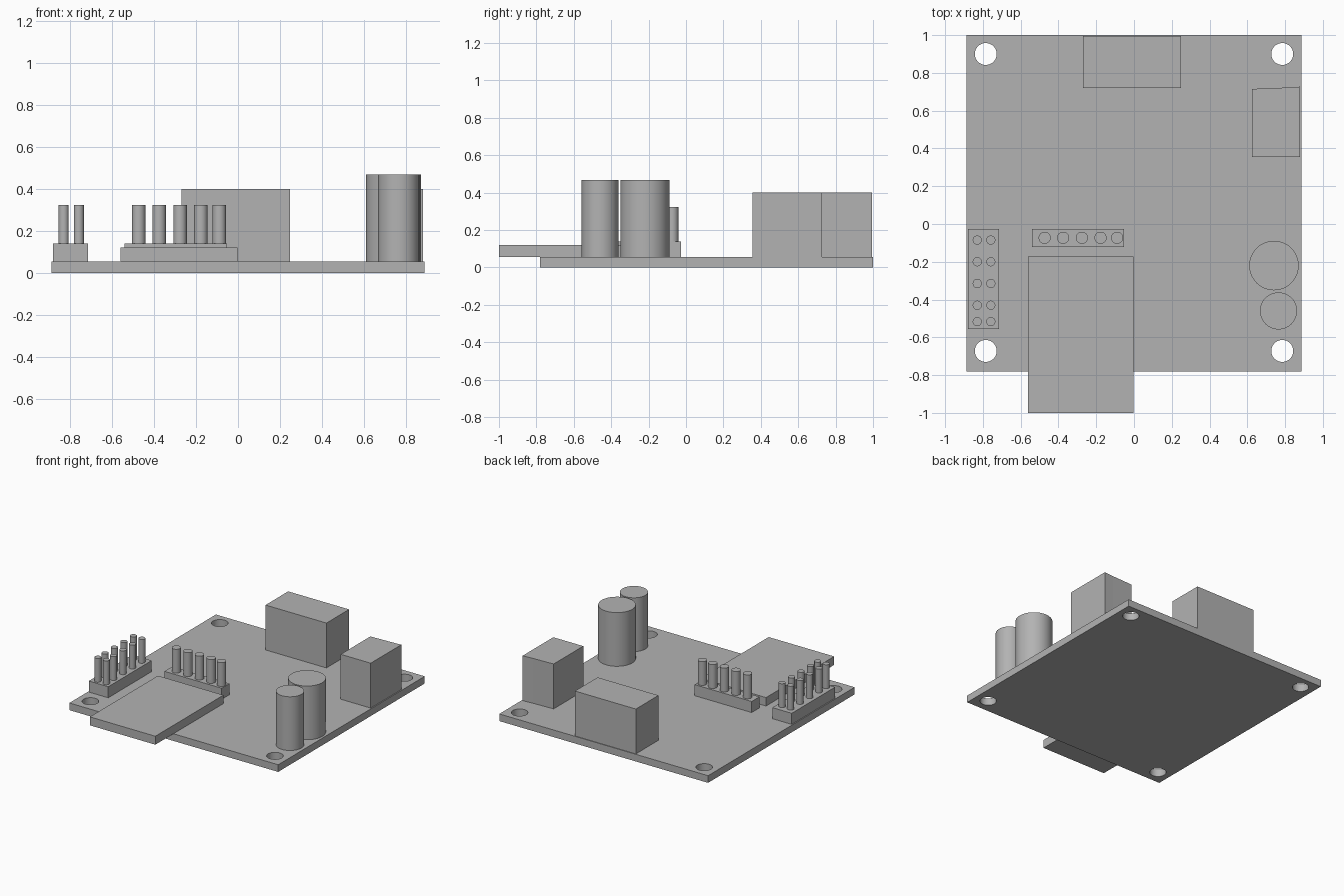
import bpy, bmesh, math

if "Cube" in bpy.data.objects:
    bpy.data.objects.remove(bpy.data.objects["Cube"])

grey = bpy.data.materials.new("plain grey")
grey.diffuse_color = (0.45, 0.45, 0.45, 1)
grey.use_nodes = True
grey.node_tree.nodes["Principled BSDF"].inputs["Base Color"].default_value = grey.diffuse_color

BOARD_TOP = 0.055


def prism(name, outline, z0, z1):
    """Extrude a counter-clockwise outline from z0 up to z1."""
    bm = bmesh.new()
    low = [bm.verts.new((x, y, z0)) for x, y in outline]
    high = [bm.verts.new((x, y, z1)) for x, y in outline]
    bm.faces.new(low[::-1])
    bm.faces.new(high)
    n = len(outline)
    for i in range(n):
        j = (i + 1) % n
        bm.faces.new((low[i], low[j], high[j], high[i]))
    mesh = bpy.data.meshes.new(name)
    bm.to_mesh(mesh)
    bm.free()
    mesh.materials.append(grey)
    obj = bpy.data.objects.new(name, mesh)
    bpy.context.collection.objects.link(obj)
    return obj


def box(name, x0, x1, y0, y1, z0, z1):
    return prism(name, [(x0, y0), (x1, y0), (x1, y1), (x0, y1)], z0, z1)


def cylinder(name, x, y, r, z0, z1, sides=48):
    ring = [(x + r * math.cos(2 * math.pi * i / sides),
             y + r * math.sin(2 * math.pi * i / sides)) for i in range(sides)]
    obj = prism(name, ring, z0, z1)
    bpy.ops.object.select_all(action='DESELECT')
    obj.select_set(True)
    bpy.context.view_layer.objects.active = obj
    bpy.ops.object.shade_smooth_by_angle(angle=math.radians(30))
    return obj


# Circuit board with four mounting holes
board = box("circuit_board", -0.888, 0.888, -0.78, 1.0, 0, BOARD_TOP)
for x in (-0.785, 0.785):
    for y in (-0.672, 0.9):
        cutter = cylinder("hole_cutter", x, y, 0.058, -0.1, 0.2)
        cutter.hide_render = True
        cutter.hide_set(True)
        cut = board.modifiers.new("mounting_hole", 'BOOLEAN')
        cut.operation = 'DIFFERENCE'
        cut.solver = 'EXACT'
        cut.object = cutter

# Memory card overhanging the front edge
box("memory_card", -0.56, -0.003, -1.0, -0.172, BOARD_TOP, 0.12)

# Socket blocks at the back and on the right edge
box("back_socket", -0.27, 0.248, 0.72, 0.995, BOARD_TOP, 0.4)
prism("side_socket", [(0.625, 0.355), (0.88, 0.355), (0.88, 0.727),
                      (0.80, 0.722), (0.625, 0.715)], BOARD_TOP, 0.4)

# Capacitors
cylinder("large_capacitor", 0.741, -0.22, 0.131, BOARD_TOP, 0.468)
cylinder("small_capacitor", 0.765, -0.46, 0.098, BOARD_TOP, 0.468)

# Double-row pin header on the left edge
box("double_header_base", -0.88, -0.715, -0.555, -0.027, BOARD_TOP, 0.14)
for x in (-0.83, -0.758):
    for y in (-0.085, -0.2, -0.315, -0.43, -0.517):
        cylinder("double_header_pin", x, y, 0.024, 0.14, 0.323, 32)

# Single-row pin header behind the card
box("single_header_base", -0.54, -0.053, -0.122, -0.027, BOARD_TOP, 0.14)
for x in (-0.473, -0.375, -0.276, -0.177, -0.089):
    cylinder("single_header_pin", x, -0.073, 0.032, 0.14, 0.323, 32)
